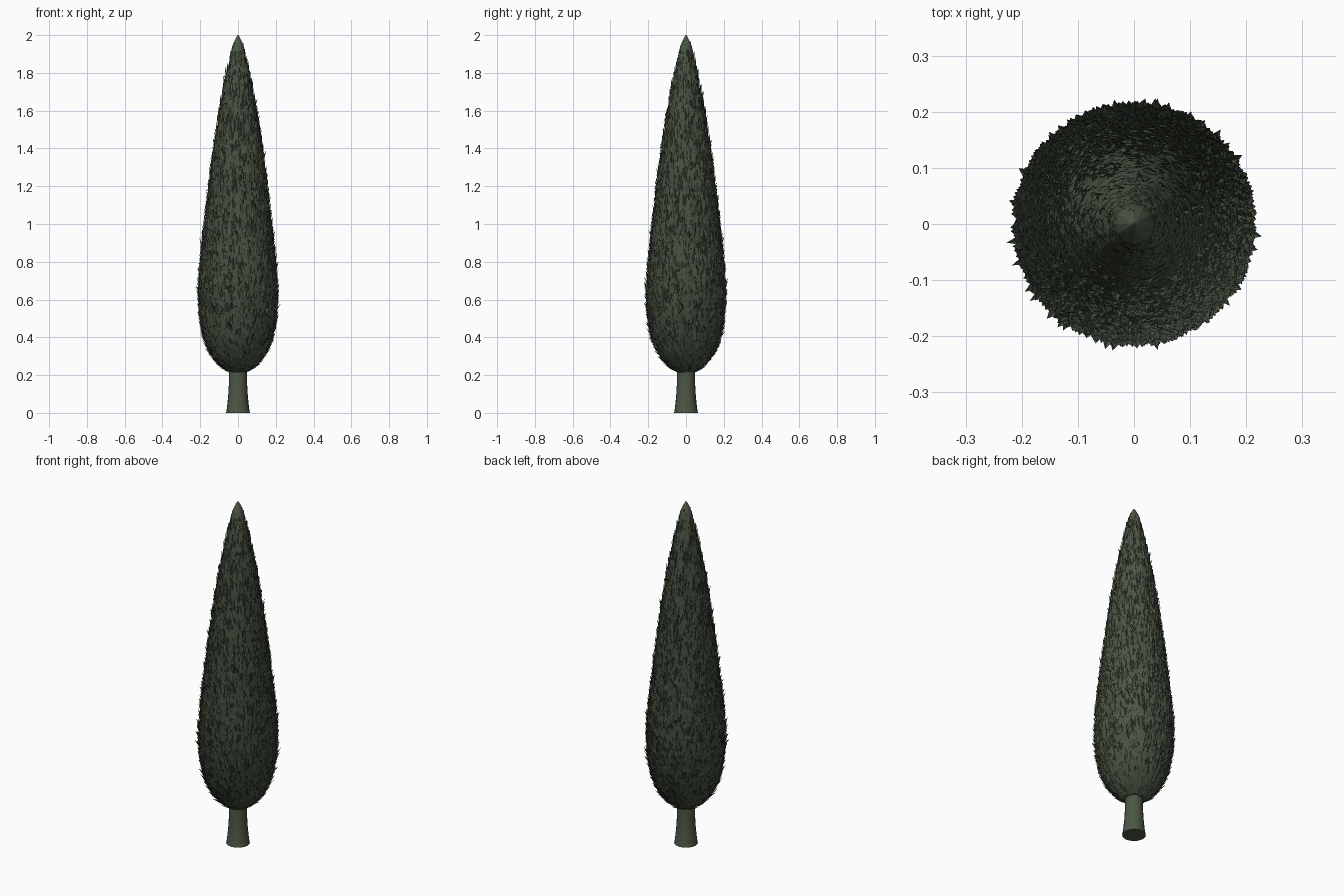
import bpy, bmesh, math, random
from mathutils import Vector

if "Cube" in bpy.data.objects:
    bpy.data.objects.remove(bpy.data.objects["Cube"])

random.seed(7)

green = bpy.data.materials.new("dark cypress green")
green.diffuse_color = (0.072, 0.095, 0.06, 1)
green.use_nodes = True
green.node_tree.nodes["Principled BSDF"].inputs["Base Color"].default_value = green.diffuse_color

# Outline of the crown: (height, radius)
PROFILE = [(0.21, 0.045), (0.23, 0.085), (0.27, 0.125), (0.33, 0.163), (0.4, 0.19),
           (0.5, 0.207), (0.6, 0.214), (0.7, 0.212), (0.8, 0.204), (1.0, 0.183),
           (1.2, 0.16), (1.4, 0.134), (1.6, 0.104), (1.8, 0.066), (1.9, 0.043),
           (1.95, 0.028), (1.98, 0.014), (2.0, 0.0)]


def radius(z):
    z = min(max(z, PROFILE[0][0]), PROFILE[-1][0])
    for (z0, r0), (z1, r1) in zip(PROFILE, PROFILE[1:]):
        if z <= z1:
            return r0 + (r1 - r0) * (z - z0) / (z1 - z0)
    return 0.0


def point(z, a, lift=0.0):
    r = max(radius(z) + lift, 0.0)
    return Vector((r * math.cos(a), r * math.sin(a), z))


def make_object(name, bm):
    mesh = bpy.data.meshes.new(name)
    bm.to_mesh(mesh)
    bm.free()
    mesh.materials.append(green)
    ob = bpy.data.objects.new(name, mesh)
    bpy.context.collection.objects.link(ob)
    return ob


def lathe(name, rings, sides, jitter=0.0):
    bm = bmesh.new()
    loops = []
    for z, r in rings:
        loops.append([bm.verts.new((
            (r + random.uniform(-jitter, jitter)) * math.cos(2 * math.pi * i / sides),
            (r + random.uniform(-jitter, jitter)) * math.sin(2 * math.pi * i / sides),
            z)) for i in range(sides)])
    for a, b in zip(loops, loops[1:]):
        for i in range(sides):
            j = (i + 1) % sides
            bm.faces.new((a[i], a[j], b[j], b[i]))
    bm.faces.new(loops[0][::-1])
    bm.faces.new(loops[-1])
    return make_object(name, bm)


# Flared trunk
trunk = lathe("trunk", [(0, 0.063), (0.03, 0.058), (0.09, 0.052), (0.16, 0.048), (0.3, 0.047)], 20)
for p in trunk.data.polygons:
    p.use_smooth = len(p.vertices) == 4

# Inner mass of foliage
core_rings = []
for i in range(45):
    z = 0.222 + (1.975 - 0.222) * i / 44
    core_rings.append((z, max(radius(z) - 0.010, 0.003)))
lathe("foliage_core", core_rings, 40, 0.003)

# Overlapping pointed scale leaves, each a folded kite lying on the crown
bm = bmesh.new()
z, row = 0.21, 0
while z < 1.95:
    t = (z - 0.21) / 1.74
    length = 0.045 + 0.03 * t
    width = 0.024 - 0.008 * t
    count = max(8, int(2 * math.pi * radius(z + 0.02) / (width * 0.68)))
    for k in range(count):
        a = 2 * math.pi * (k + 0.5 * (row % 2) + random.uniform(-0.35, 0.35)) / count
        zb = z + random.uniform(-0.012, 0.012)
        zb = max(zb, 0.208)
        ln = length * random.uniform(0.75, 1.25)
        zt = min(zb + ln, 1.995)
        zm = zb + (zt - zb) * random.uniform(0.4, 0.6)
        r = max(radius(zm), 0.012)
        da = min(width * random.uniform(0.8, 1.2) / r / 2, 0.6)
        lean = random.uniform(-0.5, 0.5) * da
        lift = random.uniform(-0.002, 0.009) * (1 - 0.45 * t)
        if random.random() < 0.05:
            lift += 0.010 * (1 - 0.4 * t)
        base = bm.verts.new(point(zb, a, -0.010))
        left = bm.verts.new(point(zm, a - da, -0.006 + random.uniform(-0.003, 0.003)))
        right = bm.verts.new(point(zm, a + da, -0.006 + random.uniform(-0.003, 0.003)))
        tip = bm.verts.new(point(zt, a + lean, lift))
        bm.faces.new((base, right, tip))
        bm.faces.new((base, tip, left))
    z += length * 0.42
    row += 1
make_object("foliage_leaves", bm)

# Smooth pointed cap at the top
lathe("crown_tip", [(1.91, 0.037), (1.94, 0.031), (1.965, 0.021), (1.985, 0.011), (2.0, 0.002)], 12)
